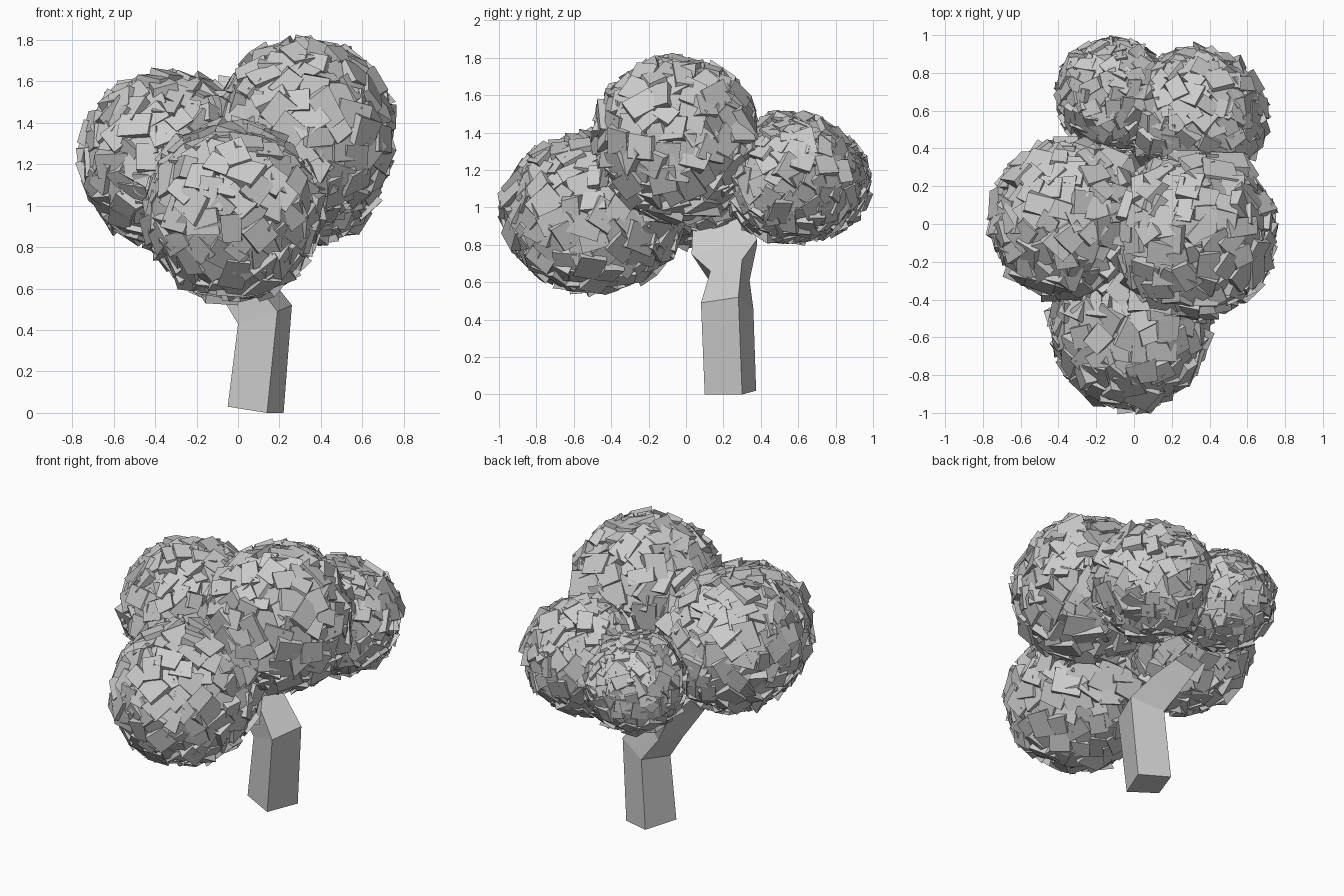
import bpy, bmesh, math, random
from mathutils import Matrix, Vector

random.seed(7)
if "Cube" in bpy.data.objects:
    bpy.data.objects.remove(bpy.data.objects["Cube"], do_unlink=True)

grey = bpy.data.materials.new("plain grey")
grey.use_nodes = True
colour = (0.6, 0.6, 0.6, 1)
grey.diffuse_color = colour
grey.node_tree.nodes["Principled BSDF"].inputs["Base Color"].default_value = colour


def finish(bm, name):
    mesh = bpy.data.meshes.new(name)
    bmesh.ops.recalc_face_normals(bm, faces=bm.faces)
    bm.to_mesh(mesh)
    bm.free()
    mesh.materials.append(grey)
    obj = bpy.data.objects.new(name, mesh)
    bpy.context.collection.objects.link(obj)
    return obj


# One leaf chip: an uneven block lying roughly along the ball surface
def add_chip(bm, centre, normal, size):
    tilt = Matrix.Rotation(random.gauss(0, 0.16), 4, "X") @ Matrix.Rotation(random.gauss(0, 0.16), 4, "Y")
    turn = normal.to_track_quat("Z", "Y").to_matrix().to_4x4()
    spin = Matrix.Rotation(random.uniform(0, math.tau), 4, "Z")
    scale = Matrix.Diagonal((size * random.uniform(0.7, 1.4), size * random.uniform(0.7, 1.2), size * 0.4, 1))
    chip = bmesh.ops.create_cube(bm, size=1, matrix=Matrix.Translation(centre) @ turn @ tilt @ spin @ scale)
    for v in chip["verts"]:
        v.co += Vector([random.uniform(-0.1, 0.1) * size for _ in range(3)])


# A leaf ball: faceted core covered with evenly spread chips
def leaf_ball(name, centre, radii, chips=210):
    size = sum(radii) / 3 * 0.29
    core = Matrix.Translation(centre) @ Matrix.Diagonal((*radii, 1))
    bm = bmesh.new()
    bmesh.ops.create_icosphere(bm, subdivisions=2, radius=0.93, matrix=core)
    for i in range(chips):
        z = 1 - 2 * (i + 0.5) / chips
        angle = i * math.pi * (3 - math.sqrt(5))
        flat = math.sqrt(1 - z * z)
        spot = Vector((flat * math.cos(angle), flat * math.sin(angle), z))
        normal = Vector([s / r for s, r in zip(spot, radii)]).normalized()
        add_chip(bm, core @ (spot * random.uniform(0.875, 0.935)), normal, size)
    return finish(bm, name)


leaf_ball("right_leaf_ball", (-0.335, 0.03, 1.225), (0.43, 0.44, 0.43))
leaf_ball("top_leaf_ball", (0.315, -0.05, 1.365), (0.45, 0.455, 0.45))
leaf_ball("front_leaf_ball", (-0.02, -0.495, 0.975), (0.435, 0.5, 0.44))
leaf_ball("back_left_leaf_ball", (0.33, 0.565, 1.155), (0.38, 0.375, 0.355))
leaf_ball("back_right_leaf_ball", (-0.115, 0.68, 1.135), (0.305, 0.315, 0.305))

# Trunk: twisted square post that bends and flares into the crown
rings = [
    [(0.14, 0.10, 0), (0.22, 0.30, 0), (0.03, 0.375, 0.02), (-0.05, 0.17, 0.03)],
    [(0.19, 0.08, 0.49), (0.26, 0.28, 0.52), (0.07, 0.36, 0.46), (0.0, 0.16, 0.43)],
    [(0.06, 0.13, 0.66), (0.10, 0.30, 0.72), (-0.04, 0.34, 0.61), (-0.085, 0.15, 0.57)],
    [(-0.03, 0.03, 0.75), (0.0, 0.38, 0.83), (-0.15, 0.38, 0.80), (-0.18, 0.04, 0.75)],
    [(-0.18, 0.04, 1.0), (-0.18, 0.28, 1.0), (-0.33, 0.28, 1.0), (-0.33, 0.04, 1.0)],
]
bm = bmesh.new()
loops = [[bm.verts.new(p) for p in ring] for ring in rings]
for low, high in zip(loops, loops[1:]):
    for i in range(4):
        j = (i + 1) % 4
        bm.faces.new((low[i], low[j], high[j], high[i]))
bm.faces.new(loops[0][::-1])
bm.faces.new(loops[-1])
finish(bm, "trunk")
